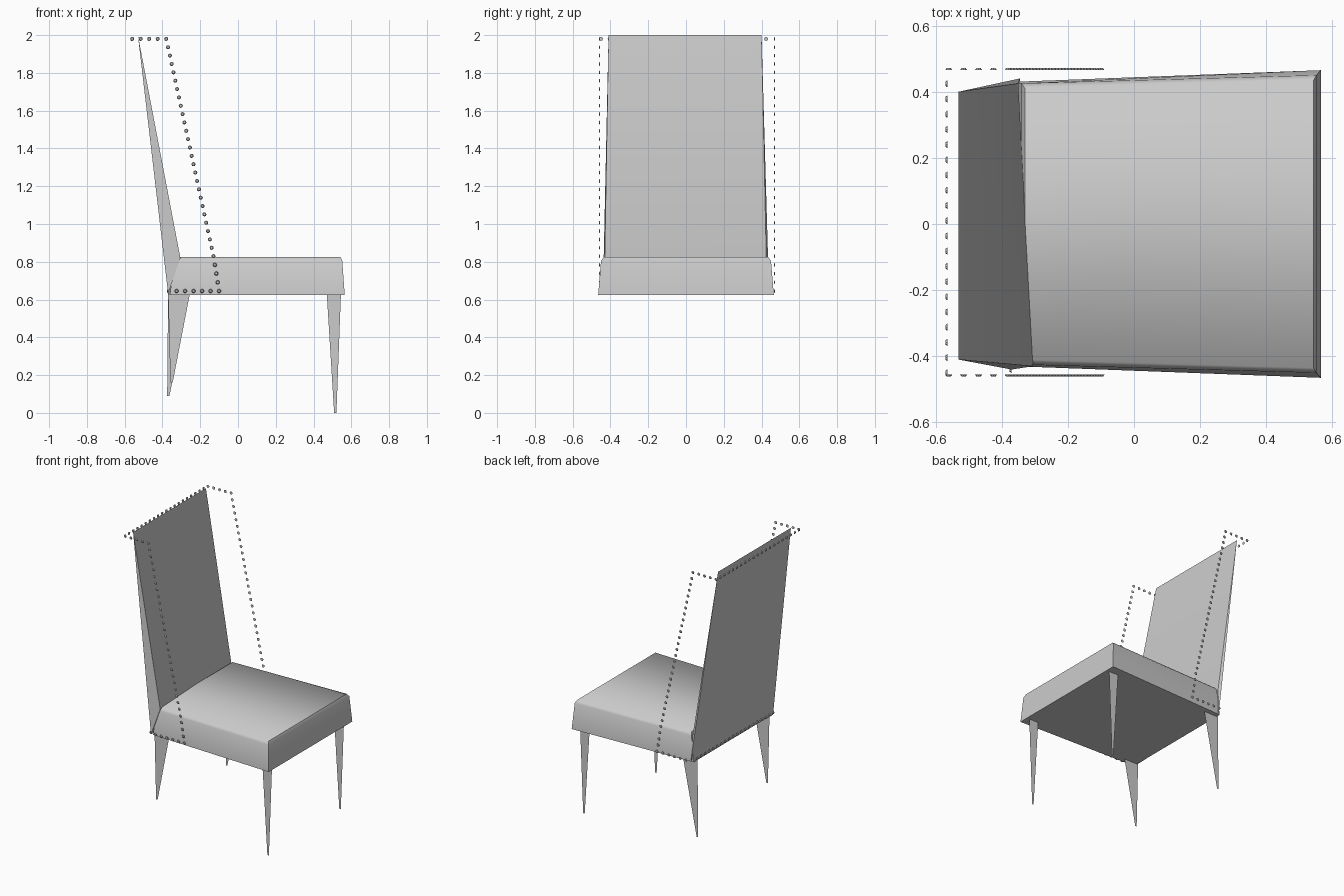
import bpy, bmesh, math
from mathutils import Vector

cube = bpy.data.objects.get("Cube")
if cube:
    bpy.data.objects.remove(cube, do_unlink=True)

grey = bpy.data.materials.new("plain_grey")
grey.use_nodes = True
colour = (0.6, 0.6, 0.6, 1)
grey.diffuse_color = colour
grey.node_tree.nodes["Principled BSDF"].inputs["Base Color"].default_value = colour


def finish(name, bm, closed=True):
    """Turn a bmesh into a named object with the grey material."""
    if closed:
        bmesh.ops.recalc_face_normals(bm, faces=bm.faces)
    mesh = bpy.data.meshes.new(name)
    bm.to_mesh(mesh)
    bm.free()
    mesh.materials.append(grey)
    ob = bpy.data.objects.new(name, mesh)
    bpy.context.collection.objects.link(ob)
    return ob


def smooth(ob, degrees):
    bpy.ops.object.select_all(action='DESELECT')
    ob.select_set(True)
    bpy.context.view_layer.objects.active = ob
    bpy.ops.object.shade_smooth_by_angle(angle=math.radians(degrees))


def loft(name, rings):
    """Closed solid through rings of equal length, capped at both ends."""
    bm = bmesh.new()
    loops = [[bm.verts.new(p) for p in ring] for ring in rings]
    for a, b in zip(loops, loops[1:]):
        n = len(a)
        for i in range(n):
            j = (i + 1) % n
            bm.faces.new((a[i], a[j], b[j], b[i]))
    bm.faces.new(loops[0])
    bm.faces.new(loops[-1])
    return finish(name, bm)


# Seat: tapered block with a softened top rim
def seat_ring(z, back, front, back_half, front_half):
    return [(back, -back_half, z), (front, -front_half, z),
            (front, front_half, z), (back, back_half, z)]


seat = loft("seat", [seat_ring(0.625, -0.36, 0.565, 0.43, 0.465),
                     seat_ring(0.805, -0.34, 0.552, 0.425, 0.45),
                     seat_ring(0.825, -0.33, 0.543, 0.41, 0.435)])
smooth(seat, 60)

# Backrest: slightly twisted wedge running to a sharp top edge
bm = bmesh.new()
ends = []
for top, rear, front in (
        ((-0.53, -0.41, 2), (-0.37, -0.44, 0.63), (-0.305, -0.43, 0.82)),
        ((-0.53, 0.40, 2), (-0.345, 0.44, 0.63), (-0.35, 0.425, 0.81))):
    ends.append([bm.verts.new(p) for p in (top, rear, front)])
    bm.faces.new(ends[-1])
for i in range(3):
    j = (i + 1) % 3
    bm.faces.new((ends[0][i], ends[0][j], ends[1][j], ends[1][i]))
smooth(finish("backrest", bm), 30)


# Legs: flat spikes
def leg(name, left, right, tip_x, tip_z, y):
    bm = bmesh.new()
    half = 0.006
    corners = [(left, 0.63), (right, 0.63), (tip_x + half, tip_z), (tip_x - half, tip_z)]
    bm.faces.new([bm.verts.new((x, y, z)) for x, z in corners])
    finish(name, bm, closed=False)


leg("front_right_leg", 0.47, 0.545, 0.515, 0, -0.4)
leg("front_left_leg", 0.47, 0.545, 0.515, 0.02, 0.4)
leg("rear_right_leg", -0.37, -0.255, -0.352, 0.16, -0.4)
leg("rear_left_leg", -0.37, -0.255, -0.369, 0.09, 0.4)


# Studs: small flat octagonal nail heads spaced along paths
def studs(name, path, facing, spacing=0.045, radius=0.011):
    bm = bmesh.new()
    turn = Vector(facing).to_track_quat('Z', 'Y').to_matrix().to_4x4()
    points = [Vector(p) for p in path]
    for a, b in zip(points, points[1:]):
        count = max(1, round((b - a).length / spacing))
        for i in range(count):
            turn.translation = a.lerp(b, i / count)
            bmesh.ops.create_cone(bm, cap_ends=True, segments=8, radius1=radius,
                                  radius2=radius * 0.6, depth=0.006, matrix=turn)
    finish(name, bm)


outline = [(-0.56, 1.98), (-0.38, 1.98), (-0.13, 0.83), (-0.1, 0.645), (-0.37, 0.645)]
for side, y, sign in (("right", -0.458, -1), ("left", 0.468, 1)):
    studs(side + "_side_studs", [(x, y, z) for x, z in outline], (0, sign, 0))
studs("top_studs", [(-0.567, -0.45, 1.98), (-0.567, 0.47, 1.98)], (-1, 0, 0))
studs("lower_rear_studs", [(-0.373, -0.44, 0.645), (-0.373, 0.45, 0.645)], (-1, 0, 0))
